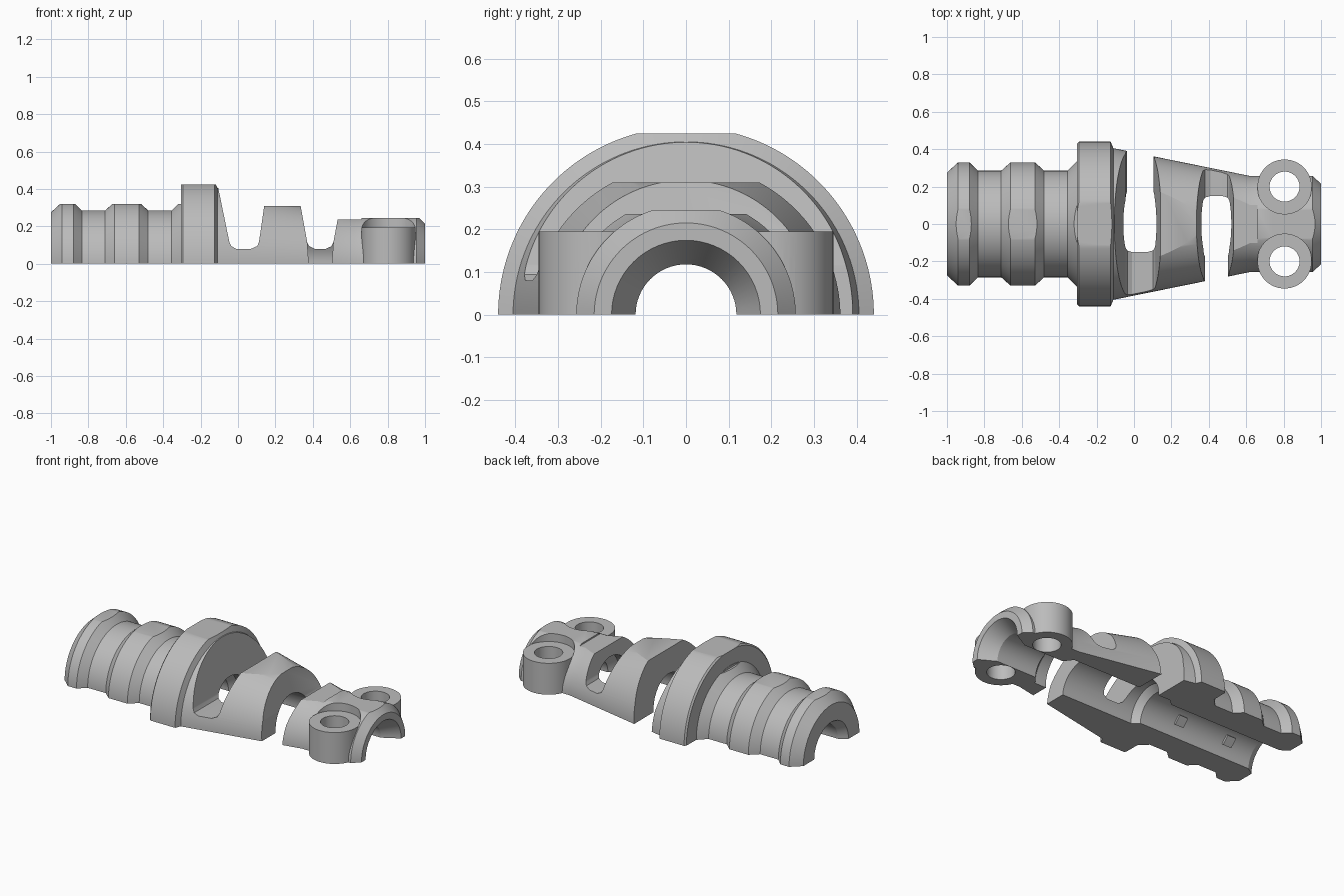
import bpy, bmesh, math
from mathutils import Matrix, Vector

cube = bpy.data.objects.get("Cube")
if cube:
    bpy.data.objects.remove(cube, do_unlink=True)

mat = bpy.data.materials.new("light grey plastic")
mat.use_nodes = True
GREY = (0.5, 0.5, 0.5, 1)
mat.diffuse_color = GREY
mat.node_tree.nodes["Principled BSDF"].inputs["Base Color"].default_value = GREY


def finish(name, bm):
    bmesh.ops.recalc_face_normals(bm, faces=bm.faces)
    mesh = bpy.data.meshes.new(name)
    bm.to_mesh(mesh)
    bm.free()
    ob = bpy.data.objects.new(name, mesh)
    mesh.materials.append(mat)
    bpy.context.collection.objects.link(ob)
    return ob


def loft(name, loops):
    """Skin closed loops of equal length and cap both ends."""
    bm = bmesh.new()
    rings = [[bm.verts.new(p) for p in loop] for loop in loops]
    n = len(rings[0])
    for a, b in zip(rings, rings[1:]):
        for i in range(n):
            j = (i + 1) % n
            bm.faces.new((a[i], a[j], b[j], b[i]))
    bm.faces.new(rings[0])
    bm.faces.new(rings[-1])
    return finish(name, bm)


def lathe(name, profile, sweep, steps):
    """Turn (x, radius) pairs about the x axis."""
    count = steps + 1 if sweep < 6 else steps
    angles = [sweep * i / steps for i in range(count)]
    return loft(name, [[(x, r * math.cos(a), r * math.sin(a)) for a in angles]
                       for x, r in profile])


def prism(name, outline, y0, y1):
    return loft(name, [[(x, y, z) for x, z in outline] for y in (y0, y1)])


def box(name, x0, x1, z0, z1, half=1):
    return prism(name, [(x0, z0), (x1, z0), (x1, z1), (x0, z1)], -half, half)


def cylinder(name, x, y, r, z0, z1):
    angles = [math.tau * i / 64 for i in range(64)]
    return loft(name, [[(x + r * math.cos(a), y + r * math.sin(a), z) for a in angles]
                       for z in (z0, z1)])


def combine(target, tool, operation="DIFFERENCE"):
    mod = target.modifiers.new("combine", "BOOLEAN")
    mod.operation, mod.solver, mod.object = operation, "EXACT", tool
    tool.hide_render = True
    bpy.context.view_layer.objects.active = target
    bpy.ops.object.modifier_apply(modifier=mod.name)
    bpy.data.objects.remove(tool, do_unlink=True)


# Half-round outer shell: ribbed grip, collar and tapered sleeve
body = lathe("strain_relief_half", [
    (-1, 0.275), (-0.94, 0.33), (-0.88, 0.33), (-0.835, 0.285),
    (-0.71, 0.285), (-0.66, 0.33), (-0.53, 0.33), (-0.48, 0.285),
    (-0.355, 0.285), (-0.305, 0.335), (-0.304, 0.43), (-0.295, 0.44),
    (-0.125, 0.44), (-0.11, 0.405), (0.62, 0.257), (0.955, 0.257),
    (1, 0.215)], math.pi, 72)

# Flats along the crown
for x0, x1, z in [(-1.1, -0.306, 0.32), (-0.306, 0.02, 0.425),
                  (0.02, 0.45, 0.31), (0.45, 0.66, 0.236), (0.66, 1.1, 0.245)]:
    combine(body, box("crown_cutter", x0, x1, z, 0.7))

# Flex slots: rounded trough right across, opened to the base on one side
for walls, floor, side in [((-0.125, -0.046, 0.112, 0.168), (-0.01, 0.07), 1),
                           ((0.3, 0.37, 0.51, 0.582), (0.41, 0.47), -1)]:
    a, b, c, d = walls
    e, f = floor
    combine(body, prism("trough_cutter", [
        (a, 0.5), (b, 0.115), (b + 0.01, 0.094), (e, 0.08),
        (f, 0.08), (c - 0.01, 0.094), (c, 0.115), (d, 0.5)], -1, 1))
    combine(body, prism("opening_cutter", [
        (a, 0.5), (b, 0.115), (b + 0.016, -0.1),
        (c - 0.016, -0.1), (c, 0.115), (d, 0.5)], 0, side))

# Screw bosses with a clearance pocket above each
for y in (-0.2, 0.2):
    combine(body, cylinder("pocket_cutter", 0.805, y, 0.146, 0.195, 0.5))
    combine(body, cylinder("boss", 0.805, y, 0.145, 0, 0.195), "UNION")

# Cable bore with flared mouths and a wider middle chamber
combine(body, lathe("bore_cutter", [
    (-1.01, 0.175), (-0.95, 0.135), (-0.16, 0.135), (-0.12, 0.17),
    (0.58, 0.17), (0.62, 0.118), (0.9, 0.118), (1.01, 0.18)], math.tau, 64))

for y in (-0.2, 0.2):
    combine(body, cylinder("screw_hole_cutter", 0.805, y, 0.08, -0.1, 0.5))

# Small gripping teeth in the bore
for x in (-0.77, -0.42):
    for angle in (45, 135):
        tooth = box("bore_tooth", -0.03, 0.03, 0.12, 0.15, 0.03)
        turn = Matrix.Rotation(math.radians(angle - 90), 4, "X")
        tooth.data.transform(Matrix.Translation(Vector((x, 0, 0))) @ turn)

# Smooth curved faces, keep machined edges crisp
bpy.ops.object.select_all(action="DESELECT")
body.select_set(True)
bpy.context.view_layer.objects.active = body
bpy.ops.object.shade_smooth_by_angle(angle=math.radians(22))
